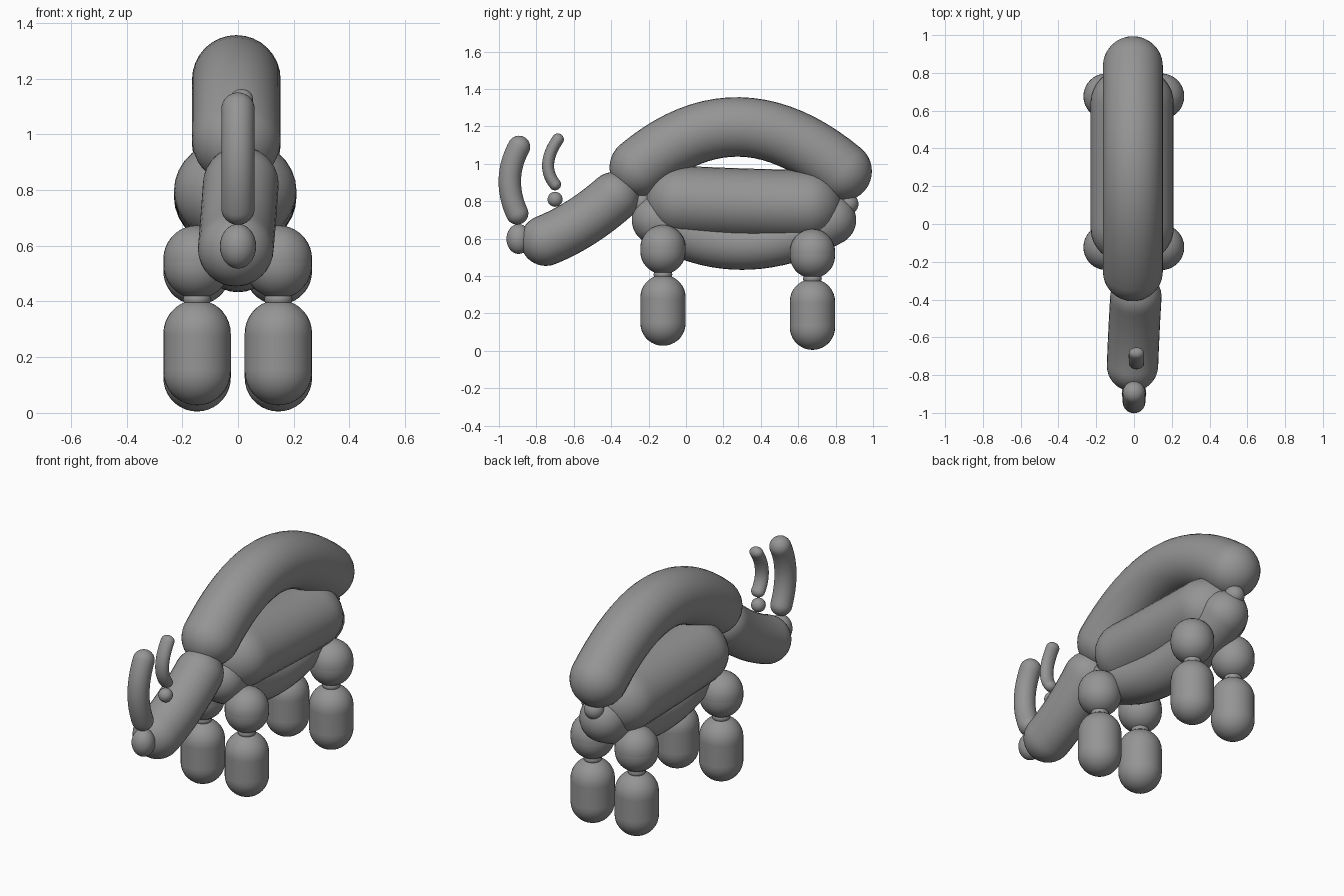
import bpy
import bmesh
import math
from mathutils import Vector

cube = bpy.data.objects.get("Cube")
if cube:
    bpy.data.objects.remove(cube, do_unlink=True)

grey = bpy.data.materials.new("balloon grey")
grey.use_nodes = True
colour = (0.3, 0.3, 0.3, 1)
grey.diffuse_color = colour
grey.node_tree.nodes["Principled BSDF"].inputs["Base Color"].default_value = colour

SIDES, CAP, SPAN = 32, 9, 20


def balloon(name, start, mid, end, radius, width=None):
    """Sausage with round ends, swept along a bend through three points."""
    start, mid, end = Vector(start), Vector(mid), Vector(end)
    a = 2 * start - 4 * mid + 2 * end
    b = 4 * mid - 3 * start - end
    width = width or radius
    rings = []                      # centre, direction, scale of radius
    for i in range(1, CAP):
        ang = math.pi / 2 * (1 - i / CAP)
        rings.append((start - b.normalized() * radius * math.sin(ang),
                      b.normalized(), math.cos(ang)))
    for i in range(SPAN + 1):
        t = i / SPAN
        rings.append((a * t * t + b * t + start, (2 * a * t + b).normalized(), 1))
    tail = (2 * a + b).normalized()
    for i in range(1, CAP):
        ang = math.pi / 2 * i / CAP
        rings.append((end + tail * radius * math.sin(ang), tail, math.cos(ang)))

    bm = bmesh.new()
    loops = []
    for centre, along, s in rings:
        up = along.cross(Vector((1, 0, 0))).normalized()
        side = up.cross(along)
        loops.append([bm.verts.new(centre
                                   + side * width * s * math.cos(math.tau * k / SIDES)
                                   + up * radius * s * math.sin(math.tau * k / SIDES))
                      for k in range(SIDES)])
    first = bm.verts.new(start - b.normalized() * radius)
    last = bm.verts.new(end + tail * radius)
    for k in range(SIDES):
        n = (k + 1) % SIDES
        for p, q in zip(loops, loops[1:]):
            bm.faces.new((p[k], p[n], q[n], q[k]))
        bm.faces.new((first, loops[0][n], loops[0][k]))
        bm.faces.new((last, loops[-1][k], loops[-1][n]))
    bmesh.ops.recalc_face_normals(bm, faces=bm.faces)
    finish(name, bm)


def ball(name, centre, radius, height=None):
    bm = bmesh.new()
    bmesh.ops.create_uvsphere(bm, u_segments=SIDES, v_segments=16, radius=radius)
    bmesh.ops.scale(bm, vec=(1, 1, (height or radius) / radius), verts=bm.verts)
    bmesh.ops.translate(bm, vec=centre, verts=bm.verts)
    finish(name, bm)


def finish(name, bm):
    for f in bm.faces:
        f.smooth = True
    mesh = bpy.data.meshes.new(name)
    bm.to_mesh(mesh)
    bm.free()
    mesh.materials.append(grey)
    bpy.context.collection.objects.link(bpy.data.objects.new(name, mesh))


def upright(name, x, y, bottom, top, radius):
    low, high = bottom + radius, top - radius
    balloon(name, (x, y, low), (x, y, (low + high) / 2), (x, y, high), radius)


# Torso: arched back, side body and sagging belly
balloon("back", (-0.006, -0.25, 0.98), (-0.006, 0.285, 1.197), (-0.006, 0.835, 0.96), 0.159)
balloon("body", (-0.01, -0.025, 0.797), (-0.01, 0.31, 0.783), (-0.01, 0.645, 0.775), 0.192, 0.22)
balloon("belly", (0, -0.155, 0.70), (0, 0.30, 0.568), (0, 0.775, 0.70), 0.135)

# Twisted knots at both ends of the torso
ball("tail", (0, 0.865, 0.785), 0.057)
ball("neck_knot", (0, -0.24, 0.79), 0.06)

# Head with nose and two horns
balloon("head", (-0.008, -0.75, 0.59), (0, -0.565, 0.685), (0.01, -0.385, 0.82), 0.136)
ball("nose", (0, -0.895, 0.598), 0.065, 0.08)
balloon("large_horn", (0, -0.903, 0.735), (0, -0.942, 0.915), (0, -0.893, 1.09), 0.06)
ball("small_horn_knot", (0.01, -0.70, 0.81), 0.04)
balloon("small_horn", (0.013, -0.70, 0.89), (0.013, -0.737, 1.0), (0.013, -0.685, 1.13), 0.032, 0.04)

# Legs: upper and lower balloon with a pinched joint
for side, x in (("left", 0.145), ("right", -0.147)):
    for end, y, drop in (("front", -0.123, 0), ("rear", 0.676, -0.022)):
        name = f"{end}_{side}"
        upright(name + "_upper_leg", x, y, 0.41 + drop, 0.673 + drop, 0.121)
        upright(name + "_lower_leg", x, y, 0.027 + drop, 0.406 + drop, 0.121)
        ball(name + "_knee", (x, y, 0.408 + drop), 0.05, 0.035)
